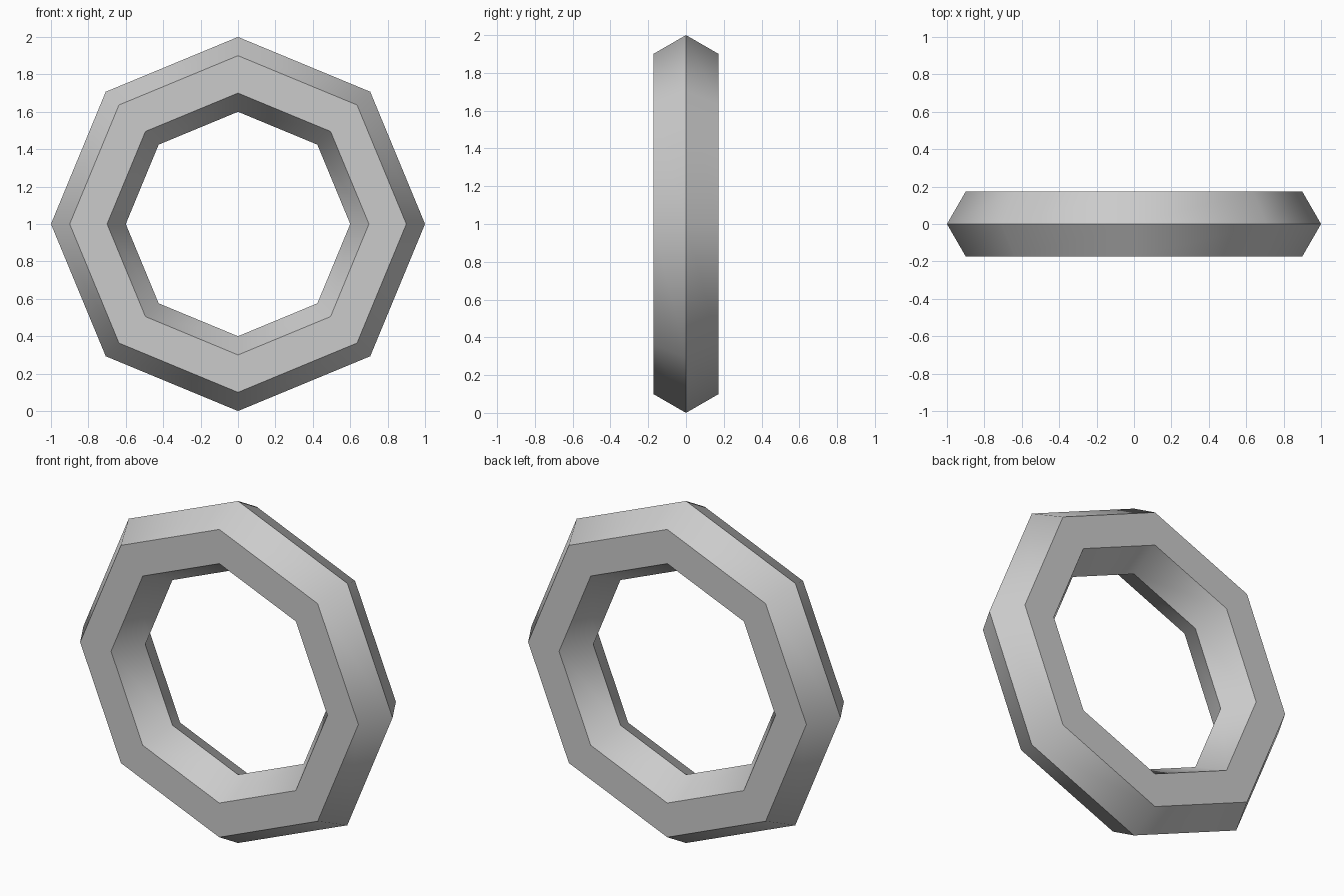
import bpy
from math import radians

if "Cube" in bpy.data.objects:
    bpy.data.objects.remove(bpy.data.objects["Cube"])

# Eight-sided ring with a hexagonal cross-section, standing upright
bpy.ops.mesh.primitive_torus_add(
    major_radius=0.8, minor_radius=0.2,
    major_segments=8, minor_segments=6,
    location=(0, 0, 1), rotation=(radians(90), 0, 0))
ring = bpy.context.object
ring.name = "octagonal_ring"
bpy.ops.object.transform_apply(location=True, rotation=True, scale=True)

# Soft shading around the ring, sharp edges along the hexagonal profile
bpy.ops.object.shade_smooth_by_angle(angle=radians(50))
